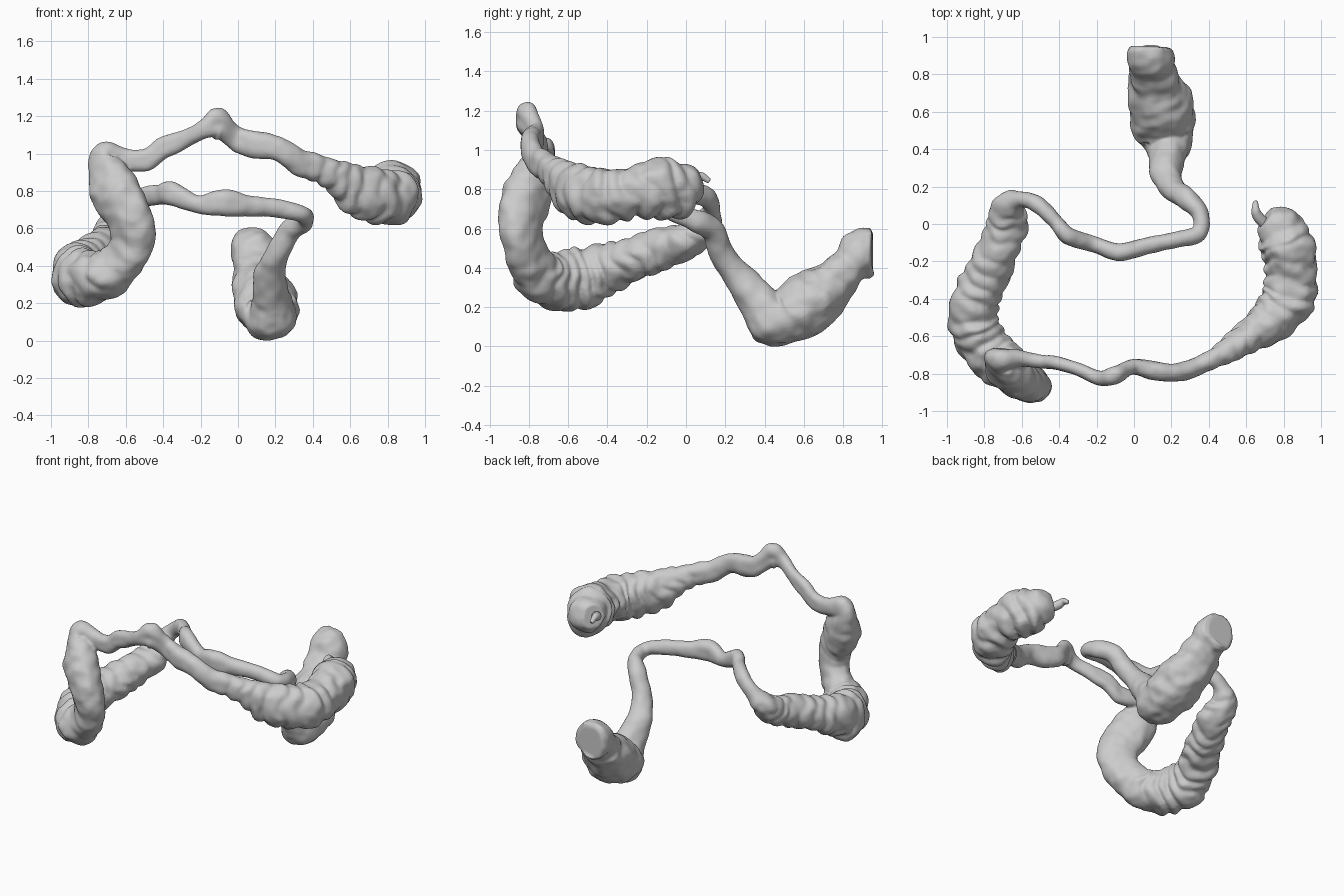
import bpy, bmesh, math
from mathutils import Vector, noise

# Each section: fold depth, flattening, then (x, y, z, horizontal radius, vertical radius)
rectum = (0.02, 0, [
    (.08, .95, .475, .10, .105), (.08, .93, .475, .12, .125), (.085, .89, .475, .125, .12),
    (.095, .835, .42, .12, .075), (.105, .795, .38, .13, .085), (.11, .755, .335, .135, .10),
    (.125, .69, .275, .16, .13), (.15, .60, .205, .175, .145),
    (.165, .50, .15, .165, .135), (.18, .43, .15, .13, .145), (.18, .365, .23, .10, .115)])
sigmoid = (0.0, 0, [
    (.17, .275, .345, .085, .065), (.21, .185, .465, .065, .06), (.28, .135, .59, .06, .06),
    (.355, .05, .64, .045, .055), (.345, -.05, .675, .045, .045), (.22, -.085, .705, .045, .05),
    (.06, -.12, .72, .045, .055), (-.08, -.15, .735, .045, .07), (-.22, -.105, .73, .045, .05),
    (-.35, -.065, .785, .045, .065), (-.42, .015, .78, .04, .055), (-.51, .10, .765, .045, .055),
    (-.60, .13, .70, .045, .055)])
descending = (0.13, 0, [
    (-.67, .09, .61, .09, .06), (-.675, 0, .54, .11, .085), (-.72, -.12, .50, .11, .105),
    (-.79, -.28, .44, .12, .11), (-.85, -.41, .395, .125, .13), (-.855, -.53, .35, .135, .16),
    (-.80, -.65, .335, .135, .145), (-.71, -.74, .35, .13, .13)])
flexure = (0.03, .28, [
    (-.62, -.79, .42, .13, .12), (-.57, -.83, .53, .125, .12), (-.585, -.84, .66, .135, .13),
    (-.65, -.80, .78, .15, .12), (-.695, -.76, .89, .12, .10), (-.715, -.73, .985, .075, .085)])
transverse = (0.0, 0, [
    (-.61, -.72, .97, .045, .055), (-.50, -.735, .965, .035, .065), (-.40, -.745, 1.03, .035, .065),
    (-.28, -.785, 1.08, .035, .05), (-.18, -.825, 1.13, .04, .055), (-.10, -.81, 1.155, .04, .09),
    (-.01, -.765, 1.08, .04, .075), (.10, -.785, 1.05, .05, .075), (.22, -.795, 1.02, .05, .07),
    (.33, -.765, .95, .05, .075)])
ascending = (0.14, 0, [
    (.43, -.715, .92, .055, .08), (.52, -.665, .88, .07, .095), (.62, -.60, .82, .09, .135),
    (.73, -.52, .78, .115, .145), (.82, -.41, .765, .14, .145), (.845, -.29, .785, .135, .13),
    (.835, -.17, .80, .14, .155), (.80, -.08, .805, .145, .155), (.76, -.02, .82, .13, .125),
    (.70, .025, .835, .07, .08)])
appendix = (0.0, 0, [
    (.70, .0, .83, .03, .03), (.66, .045, .855, .03, .03), (.65, .08, .865, .022, .022),
    (.65, .12, .84, .014, .014)])


def spline(points, steps):
    """Catmull-Rom samples through the control points."""
    p = [points[0]] + points + [points[-1]]
    out = []
    for i in range(1, len(p) - 2):
        for s in range(steps):
            t = s / steps
            out.append([.5 * (2*b + (c-a)*t + (2*a-5*b+4*c-d)*t*t + (3*b-a-3*c+d)*t**3)
                        for a, b, c, d in zip(p[i-1], p[i], p[i+1], p[i+2])])
    return out + [list(points[-1])]


def gut_tube(name, sections, bumps, voxel, sides=40):
    points = [pt + (fold, flat) for fold, flat, pts in sections for pt in pts]
    samples = spline(points, 12)
    centres = [Vector(s[:3]) for s in samples]
    n = len(samples)
    flat_axis = Vector((.6, .8, 0))
    bm = bmesh.new()
    rings, length, side = [], 0, Vector((1, 0, 0))
    for i, s in enumerate(samples):
        if i:
            length += (centres[i] - centres[i-1]).length
        tangent = (centres[min(i+3, n-1)] - centres[max(i-3, 0)]).normalized()
        side = (side - tangent * side.dot(tangent)).normalized()
        other = tangent.cross(side)
        h, v, fold, flat = s[3:]
        ring = []
        for k in range(sides):
            a = math.tau * k / sides
            d = side * math.cos(a) + other * math.sin(a)
            r = h + (v - h) * d.z ** 2
            r *= 1 - flat * d.dot(flat_axis) ** 2
            # haustral pouches between three lengthwise bands, deeper underneath
            wobble = noise.noise(centres[i] * 5 + d) * 2
            pouch = abs(math.sin(math.pi * length / .095 + wobble)) - .6
            r *= 1 + fold * pouch * (1 + .3 * math.cos(3 * a) - .3 * d.z)
            # irregular lumps
            q = centres[i] + d * r
            r *= 1 + bumps * (noise.noise(q * 8) + .6 * noise.noise(q * 17))
            ring.append(bm.verts.new(centres[i] + d * r))
        rings.append(ring)
    for r0, r1 in zip(rings, rings[1:]):
        for k in range(sides):
            j = (k + 1) % sides
            bm.faces.new((r0[k], r0[j], r1[j], r1[k]))
    bm.faces.new(rings[0][::-1])
    bm.faces.new(rings[-1])
    bmesh.ops.recalc_face_normals(bm, faces=bm.faces)
    mesh = bpy.data.meshes.new(name)
    bm.to_mesh(mesh)
    bm.free()
    obj = bpy.data.objects.new(name, mesh)
    bpy.context.collection.objects.link(obj)
    # fuse overlapping folds into one clean skin
    remesh = obj.modifiers.new("fuse", 'REMESH')
    remesh.mode = 'VOXEL'
    remesh.voxel_size = voxel
    remesh.use_smooth_shade = True
    soften = obj.modifiers.new("soften", 'SMOOTH')
    soften.factor = .5
    soften.iterations = 2
    return obj


gut_tube("large_intestine",
         [rectum, sigmoid, descending, flexure, transverse, ascending], .11, .009)
gut_tube("appendix", [appendix], .1, .005, 16)
